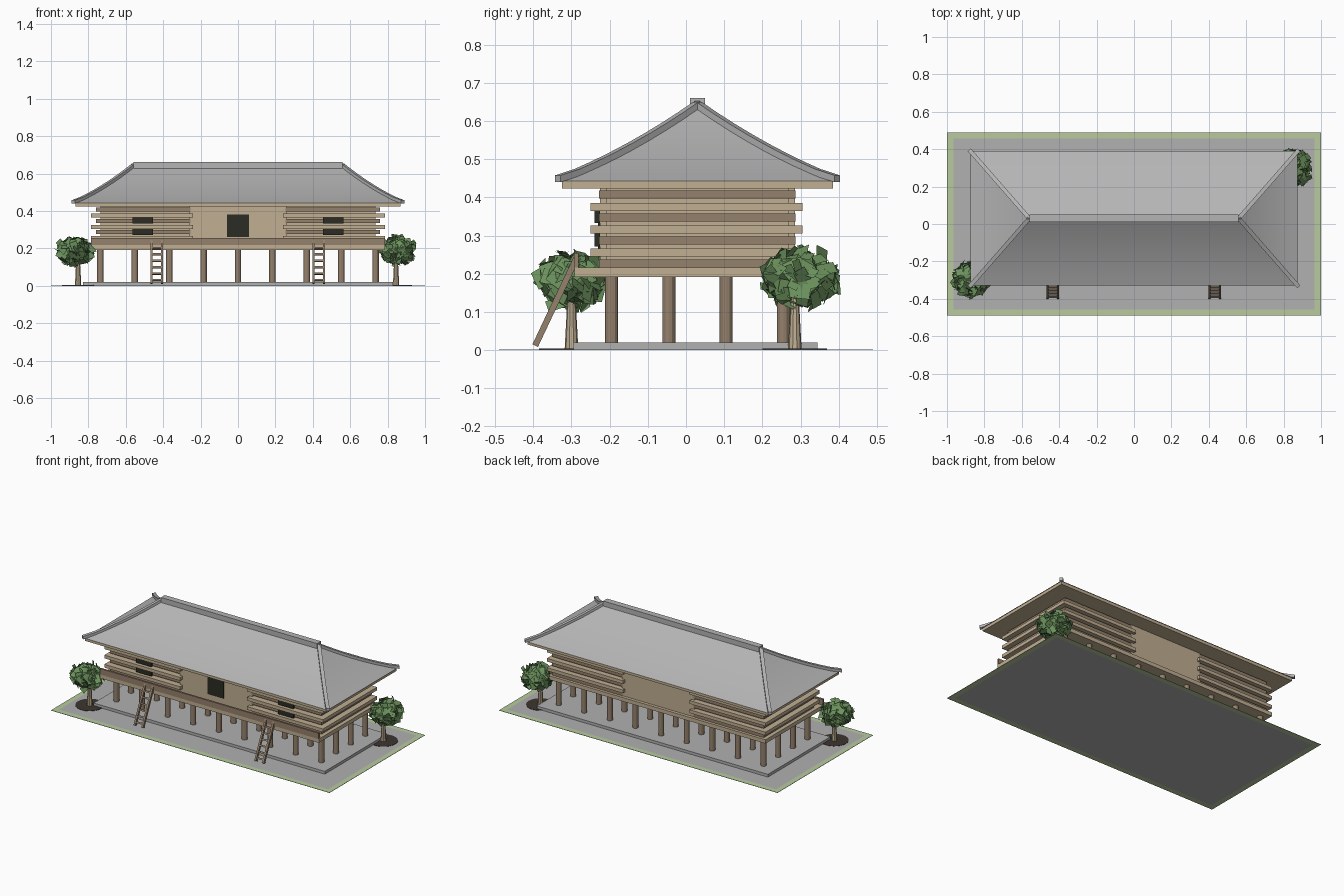
import bpy, bmesh, math, random
from mathutils import Vector, Matrix

if "Cube" in bpy.data.objects:
    bpy.data.objects.remove(bpy.data.objects["Cube"], do_unlink=True)
random.seed(4)


def material(name, r, g, b):
    m = bpy.data.materials.new(name)
    m.use_nodes = True
    m.diffuse_color = (r, g, b, 1)
    m.node_tree.nodes["Principled BSDF"].inputs["Base Color"].default_value = (r, g, b, 1)
    m.node_tree.nodes["Principled BSDF"].inputs["Roughness"].default_value = 0.9
    return m


TAN = material("pale_timber", .53, .43, .29)
BROWN = material("brown_timber", .30, .22, .15)
TILE = material("roof_tile_grey", .46, .46, .46)
STONE = material("stone_grey", .44, .44, .44)
GRASS = material("grass_green", .48, .60, .34)
DARK = material("dark_opening", .025, .025, .018)
LEAF = material("leaf_green", .15, .29, .11)
SOIL = material("dark_soil", .045, .036, .03)
YC = .03  # building centre line


def finish(name, bm, *mats):
    me = bpy.data.meshes.new(name)
    bm.normal_update()
    bm.to_mesh(me)
    bm.free()
    for m in mats:
        me.materials.append(m)
    ob = bpy.data.objects.new(name, me)
    bpy.context.collection.objects.link(ob)
    return ob


def add_box(bm, x, y, z):
    size = (x[1] - x[0], y[1] - y[0], z[1] - z[0])
    mid = Vector((sum(x) / 2, sum(y) / 2, sum(z) / 2))
    return bmesh.ops.create_cube(bm, size=1, matrix=Matrix.Translation(mid) @ Matrix.Diagonal((*size, 1)))


def box(name, x, y, z, mat):
    bm = bmesh.new()
    add_box(bm, x, y, z)
    return finish(name, bm, mat)


def add_cone(bm, at, r1, r2, z, n):
    bmesh.ops.create_cone(bm, cap_ends=True, segments=n, radius1=r1, radius2=r2, depth=z[1] - z[0],
                          matrix=Matrix.Translation((at[0], at[1], sum(z) / 2)))


def sweep(name, pts, w, h, mat):
    """Rectangular beam with upright sides along a path."""
    bm = bmesh.new()
    rings = []
    d = pts[-1] - pts[0]
    side = Vector((-d.y, d.x, 0)).normalized() * w / 2
    for p in pts:
        up = Vector((0, 0, h))
        rings.append([bm.verts.new(p + o) for o in (-side, side, side + up, up - side)])
    for a, b in zip(rings, rings[1:]):
        for i in range(4):
            bm.faces.new((a[i], a[(i + 1) % 4], b[(i + 1) % 4], b[i]))
    bm.faces.new(rings[0])
    bm.faces.new(rings[-1])
    bmesh.ops.recalc_face_normals(bm, faces=bm.faces)
    return finish(name, bm, mat)


# Ground slab: grey yard with a grass border
bm = bmesh.new()
add_box(bm, (-1, 1), (-.49, .49), (0, .002))
caps = [f for f in bm.faces if abs(f.normal.z) > .9]
bmesh.ops.inset_individual(bm, faces=caps, thickness=.048)
for f in bm.faces:
    f.material_index = 0 if f in caps else 1
finish("ground", bm, STONE, GRASS)
box("stone_platform", (-.83, .83), (-.295, .345), (.002, .02), STONE)

# Pillars under the floor
bm = bmesh.new()
for i in range(9):
    for j in range(4):
        add_cone(bm, ((i - 4) * .184, -.195 + j * .15), .017, .017, (.02, .195), 12)
finish("pillars", bm, BROWN)

# Floor, front rail board, inner walls
box("floor_deck", (-.785, .785), (-.292, .305), (.192, .217), TAN)
box("front_rail", (-.785, .785), (-.294, -.282), (.217, .255), BROWN)
box("inner_walls", (-.735, .735), (-.21, .27), (.217, .427), TAN)
box("front_panel", (-.26, .26), (-.225, -.2), (.217, .427), TAN)
box("back_panel", (-.26, .26), (.26, .285), (.217, .427), TAN)


# Stacked logs: wide and narrow courses alternate, leaving the middle panels free
def course(bm, z, x, y0, y1, inner):
    for s in (-1, 1):
        add_box(bm, sorted((s * x, s * .72)), (y0, y1), z)
        for y in ((y0, -.2), (.26, y1)):
            add_box(bm, sorted((s * (x - .004), s * inner)), y, z)


wide, narrow = bmesh.new(), bmesh.new()
for i in range(3):
    course(wide, (.245 + i * .06, .266 + i * .06), .785, -.25, .305, .24)
for i in range(4):
    course(narrow, (.217 + i * .06, .238 + i * .06), .76, -.228, .287, .255)
finish("wide_logs", wide, TAN)
finish("narrow_logs", narrow, BROWN)

# Door and slatted windows
box("door", (-.058, .058), (-.23, -.222), (.26, .38), DARK)
bm = bmesh.new()
for s in (-1, 1):
    for z in (.272, .333):
        add_box(bm, sorted((s * .455, s * .565)), (-.24, -.225), (z, z + .033))
finish("windows", bm, DARK)

# Roof: eave board, curved hipped shell, ridge beams
box("eave_board", (-.87, .87), (YC - .355, YC + .355), (.424, .445), TAN)
STEPS = 8


def hip(t, sx, sy):
    return Vector((sx * (.875 - .315 * t), YC + sy * .36 * (1 - t), .443 + .197 * (.72 * t + .28 * t * t)))


bm = bmesh.new()
corners = ((-1, -1), (1, -1), (1, 1), (-1, 1))
rings = [[bm.verts.new(hip(k / STEPS, *c)) for c in corners] for k in range(STEPS + 1)]
bm.faces.new(rings[0][::-1])
for a, b in zip(rings, rings[1:]):
    for i in range(4):
        j = (i + 1) % 4
        bm.faces.new((a[i], a[j], b[j], b[i]))
bmesh.ops.remove_doubles(bm, verts=bm.verts, dist=.0005)
bmesh.ops.recalc_face_normals(bm, faces=bm.faces)
roof = finish("roof", bm, TILE)
bpy.context.view_layer.objects.active = roof
roof.select_set(True)
bpy.ops.object.shade_smooth_by_angle(angle=math.radians(25))
roof.select_set(False)
for n, c in enumerate(corners):
    pts = [hip(k / STEPS, *c) - Vector((0, 0, .005)) for k in range(STEPS + 1)]
    pts[0] += Vector((c[0] * .006, c[1] * .006, .002))
    sweep(f"hip_ridge_{n + 1}", pts, .022, .018, TILE)
box("main_ridge", (-.56, .56), (YC - .02, YC + .02), (.628, .661), TILE)

# Two ladders
for name, x in (("right_ladder", -.435), ("left_ladder", .432)):
    foot, top = Vector((x, -.395, .012)), Vector((x, -.285, .245))
    bm = bmesh.new()
    tilt = Matrix.Rotation(-math.atan2(top.y - foot.y, top.z - foot.z), 4, 'X')
    length = (top - foot).length
    for s in (-1, 1):
        add_box(bm, (s * .028 - .006, s * .028 + .006), (-.008, .008), (0, length))
    for k in range(6):
        z = .02 + k * .038
        add_box(bm, (-.028, .028), (-.005, .005), (z - .005, z + .005))
    bm.transform(Matrix.Translation(foot) @ tilt)
    finish(name, bm, BROWN)


# Trees: tapered trunk, soil disc and a crown of overlapping leaf plates
def tree(name, x, y, crown, radii):
    bm = bmesh.new()
    add_cone(bm, (x, y), .085, .085, (.002, .004), 24)
    finish(name + "_soil", bm, SOIL)
    bm = bmesh.new()
    add_cone(bm, (x, y), .018, .009, (0, .17), 10)
    finish(name + "_trunk", bm, TAN)
    bm = bmesh.new()
    scale = Matrix.Diagonal((*radii, 1))
    bmesh.ops.create_icosphere(bm, subdivisions=2, radius=.72, matrix=Matrix.Translation(crown) @ scale)
    count = 120
    for i in range(count):
        h = 1 - 2 * (i + .5) / count
        a = i * 2.39996
        r = math.sqrt(1 - h * h)
        d = Vector((r * math.cos(a), r * math.sin(a), h))
        jitter = Vector([random.uniform(-.7, .7) for _ in range(3)])
        q = (d + jitter).to_track_quat('Z', 'Y').to_matrix().to_4x4()
        spot = Vector(crown) + (scale @ d) * random.uniform(.72, .9)
        size = Matrix.Diagonal((random.uniform(.018, .03), random.uniform(.012, .022), 1, 1))
        spin = Matrix.Rotation(random.uniform(0, math.tau), 4, 'Z')
        bmesh.ops.create_grid(bm, x_segments=1, y_segments=1, size=1,
                              matrix=Matrix.Translation(spot) @ q @ spin @ size)
    finish(name + "_leaves", bm, LEAF)


tree("front_tree", -.855, -.30, (-.875, -.295, .185), (.105, .1, .08))
tree("back_tree", .845, .285, (.855, .30, .188), (.105, .115, .078))
